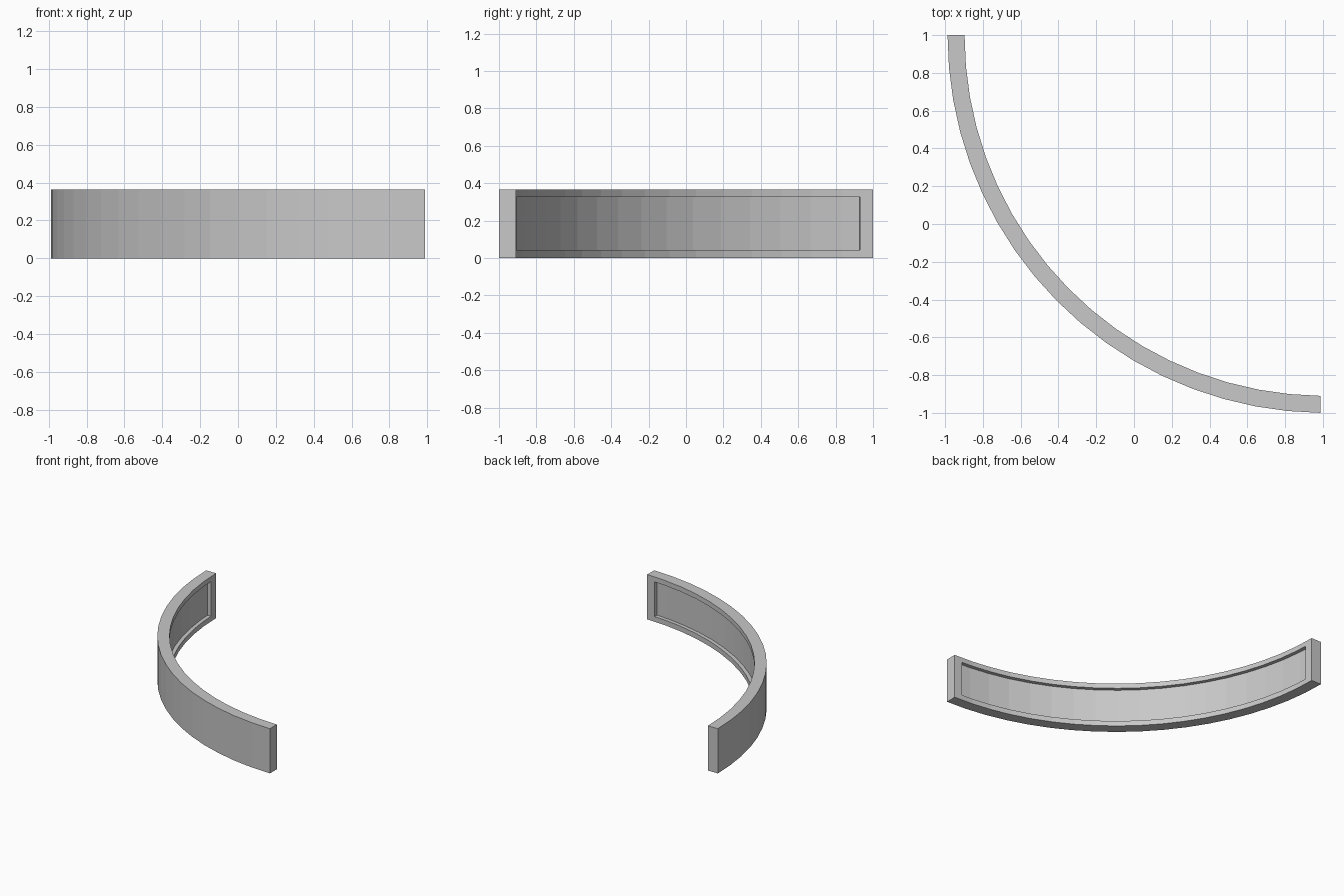
import bpy, bmesh
from math import sin, cos, radians

cube = bpy.data.objects.get("Cube")
if cube:
    bpy.data.objects.remove(cube, do_unlink=True)

CENTRE = (1.013, 1.0)
R_OUT, R_IN, HEIGHT = 2.0, 1.91, 0.365
SWEEP, SEGMENTS = radians(89.25), 18

grey = bpy.data.materials.new("light grey")
grey.use_nodes = True
grey.diffuse_color = (0.58, 0.58, 0.58, 1)
grey.node_tree.nodes["Principled BSDF"].inputs["Base Color"].default_value = grey.diffuse_color


def arc_block(name, r0, r1, a0, a1, z0, z1):
    """Sweep a rectangular section around the centre, from angle a0 to a1."""
    steps = [SWEEP * i / SEGMENTS for i in range(SEGMENTS + 1)]
    angles = [a0] + [a for a in steps if a0 + 0.001 < a < a1 - 0.001] + [a1]
    bm = bmesh.new()
    rings = [[bm.verts.new((CENTRE[0] - r * cos(a), CENTRE[1] - r * sin(a), z))
              for r, z in ((r0, z0), (r1, z0), (r1, z1), (r0, z1))] for a in angles]
    for p, q in zip(rings, rings[1:]):
        for i in range(4):
            j = (i + 1) % 4
            bm.faces.new((p[i], p[j], q[j], q[i]))
    bm.faces.new(rings[0])
    bm.faces.new(rings[-1])
    bmesh.ops.recalc_face_normals(bm, faces=bm.faces)
    mesh = bpy.data.meshes.new(name)
    bm.to_mesh(mesh)
    bm.free()
    mesh.materials.append(grey)
    obj = bpy.data.objects.new(name, mesh)
    bpy.context.collection.objects.link(obj)
    return obj


# Curved wall
wall = arc_block("curved_wall", R_IN, R_OUT, 0, SWEEP, 0, HEIGHT)

# Recessed panel on the concave side
margin = 0.07 / R_IN
cutter = arc_block("recess_cutter", R_IN - 0.1, R_IN + 0.03,
                   margin, SWEEP - margin, 0.042, HEIGHT - 0.04)
cutter.hide_render = True
recess = wall.modifiers.new("recess", 'BOOLEAN')
recess.operation = 'DIFFERENCE'
recess.solver = 'EXACT'
recess.object = cutter
bpy.context.view_layer.objects.active = wall
wall.select_set(True)
bpy.ops.object.modifier_apply(modifier=recess.name)
bpy.data.objects.remove(cutter, do_unlink=True)
